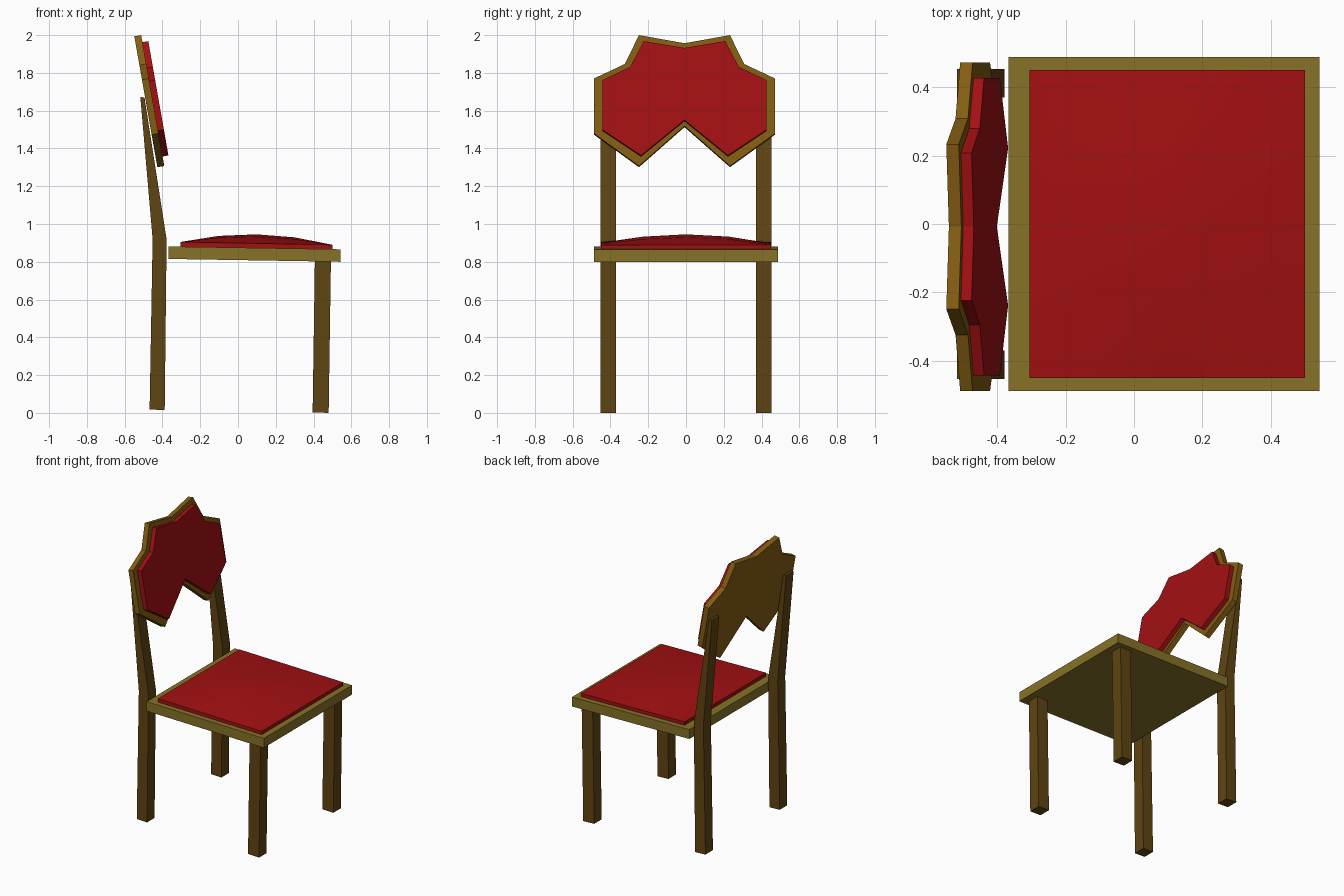
import bpy, bmesh, math

if "Cube" in bpy.data.objects:
    bpy.data.objects.remove(bpy.data.objects["Cube"])


def material(name, rgb):
    m = bpy.data.materials.new(name)
    m.diffuse_color = (*rgb, 1)
    m.use_nodes = True
    m.node_tree.nodes["Principled BSDF"].inputs["Base Color"].default_value = m.diffuse_color
    return m


LEG_WOOD = material("dark_wood", (0.115, 0.058, 0.006))
SEAT_WOOD = material("light_wood", (0.24, 0.17, 0.02))
BACK_WOOD = material("amber_wood", (0.225, 0.107, 0.006))
FABRIC = material("red_fabric", (0.36, 0.005, 0.006))


def finish(name, bm, mat):
    bmesh.ops.recalc_face_normals(bm, faces=bm.faces[:])
    me = bpy.data.meshes.new(name)
    bm.to_mesh(me)
    bm.free()
    me.materials.append(mat)
    ob = bpy.data.objects.new(name, me)
    bpy.context.collection.objects.link(ob)
    return ob


def prism(name, ring, offset, mat):
    """Extrude a closed outline of 3D points along an offset vector."""
    bm = bmesh.new()
    face = bm.faces.new([bm.verts.new(p) for p in ring])
    out = bmesh.ops.extrude_face_region(bm, geom=[face], use_keep_orig=True)
    moved = [g for g in out["geom"] if isinstance(g, bmesh.types.BMVert)]
    bmesh.ops.translate(bm, verts=moved, vec=offset)
    return finish(name, bm, mat)


def side_profile(name, xz, y0, y1, mat):
    return prism(name, [(x, y0, z) for x, z in xz], (0, y1 - y0, 0), mat)


# Legs: the back pair kinks at the seat and tapers up behind the backrest
front_leg = [(0.395, 0.003), (0.48, 0.0), (0.492, 0.81), (0.407, 0.812)]
back_leg = [(-0.468, 0.018), (-0.388, 0.015), (-0.378, 0.918),
            (-0.495, 1.67), (-0.517, 1.672), (-0.452, 0.92)]
for label, y0 in (("left", -0.453), ("right", 0.37)):
    side_profile("front_leg_" + label, front_leg, y0, y0 + 0.083, LEG_WOOD)
    side_profile("back_leg_" + label, back_leg, y0, y0 + 0.083, LEG_WOOD)

# Seat board, tipped slightly forward
side_profile("seat", [(-0.367, 0.815), (0.542, 0.80), (0.542, 0.866), (-0.367, 0.881)],
             -0.488, 0.488, SEAT_WOOD)

# Domed seat cushion on a 4 x 4 grid with a straight skirt
bm = bmesh.new()
bmesh.ops.create_grid(bm, x_segments=4, y_segments=4, size=1)
out = bmesh.ops.extrude_edge_only(bm, edges=[e for e in bm.edges if e.is_boundary])
skirt = {g for g in out["geom"] if isinstance(g, bmesh.types.BMVert)}
for v in bm.verts:
    u, w = v.co.x, v.co.y
    x = 0.0975 + 0.4025 * u
    z = 0.899 - 0.0186 * x
    z += -0.032 if v in skirt else 0.048 * (1 - u * u) * (1 - w * w)
    v.co = (x, 0.451 * w, z)
bmesh.ops.holes_fill(bm, edges=[e for e in bm.edges if e.is_boundary], sides=0)
cushion = finish("seat_cushion", bm, FABRIC)
bpy.context.view_layer.objects.active = cushion
cushion.select_set(True)
bpy.ops.object.shade_smooth_by_angle(angle=math.radians(30))

# Backrest: mirrored outlines lying in a plane leaning back 10 degrees
TILT = math.radians(10)
CENTRE = -0.008


def back_panel(name, half, x_ref, depth, mat):
    """half: (y, z) from top centre to bottom centre; x_ref: front plane at z = 1.305."""
    outline = half + [(-y, z) for y, z in half[-2:0:-1]]
    ring = [(x_ref - (z - 1.305) * math.tan(TILT), CENTRE + y, z) for y, z in outline]
    prism(name, ring, (-depth * math.cos(TILT), 0, -depth * math.sin(TILT)), mat)


back_panel("backrest_frame",
           [(0, 1.957), (0.241, 2.0), (0.316, 1.847), (0.48, 1.77),
            (0.48, 1.48), (0.241, 1.307), (0, 1.519)], -0.39, 0.037, BACK_WOOD)
back_panel("backrest_cushion",
           [(0, 1.932), (0.216, 1.968), (0.287, 1.832), (0.435, 1.761),
            (0.435, 1.499), (0.23, 1.363), (0, 1.55)], -0.358, 0.034, FABRIC)
